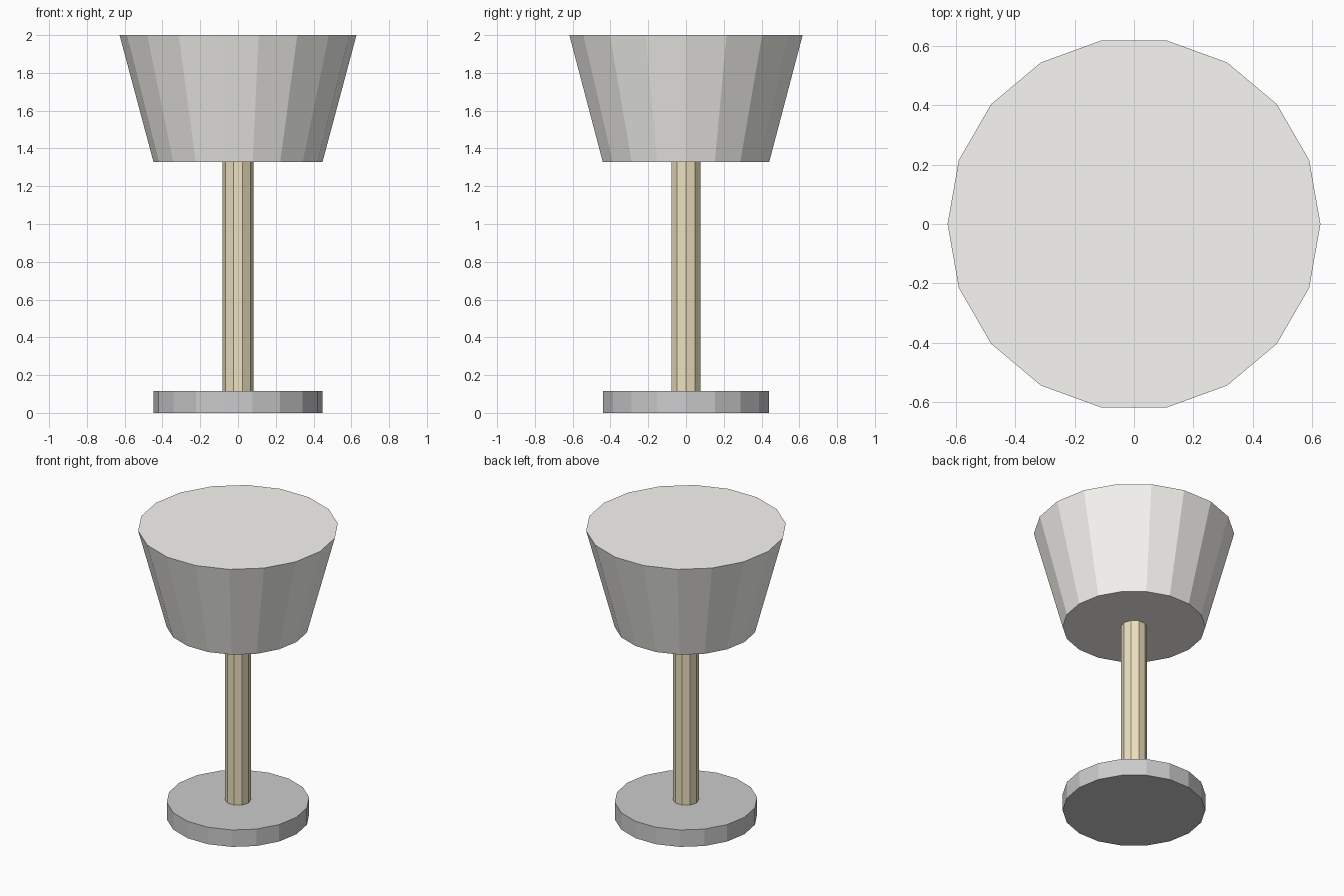
import bpy, bmesh
from math import pi
from mathutils import Matrix

if "Cube" in bpy.data.objects:
    bpy.data.objects.remove(bpy.data.objects["Cube"])


def frustum(name, sides, r_bottom, r_top, z0, z1, color=None):
    """Capped, flat-shaded frustum with a corner on the x axis."""
    bm = bmesh.new()
    bmesh.ops.create_cone(
        bm, cap_ends=True, segments=sides, radius1=r_bottom, radius2=r_top,
        depth=z1 - z0,
        matrix=Matrix.Translation((0, 0, (z0 + z1) / 2)) @ Matrix.Rotation(pi / 2, 4, 'Z'))
    mesh = bpy.data.meshes.new(name)
    bm.to_mesh(mesh)
    bm.free()
    if color:
        mat = bpy.data.materials.new(name + "_material")
        mat.diffuse_color = (*color, 1)
        mat.use_nodes = True
        mat.node_tree.nodes["Principled BSDF"].inputs["Base Color"].default_value = mat.diffuse_color
        mesh.materials.append(mat)
    obj = bpy.data.objects.new(name, mesh)
    bpy.context.collection.objects.link(obj)
    return obj


# Round foot
frustum("base", 18, 0.447, 0.447, 0.0, 0.117)

# Stem, seated slightly into the foot and the shade
frustum("stem", 10, 0.081, 0.081, 0.107, 1.337, (0.85, 0.75, 0.52))

# Flared lamp shade
frustum("shade", 18, 0.447, 0.627, 1.327, 2.0, (0.94, 0.93, 0.89))
